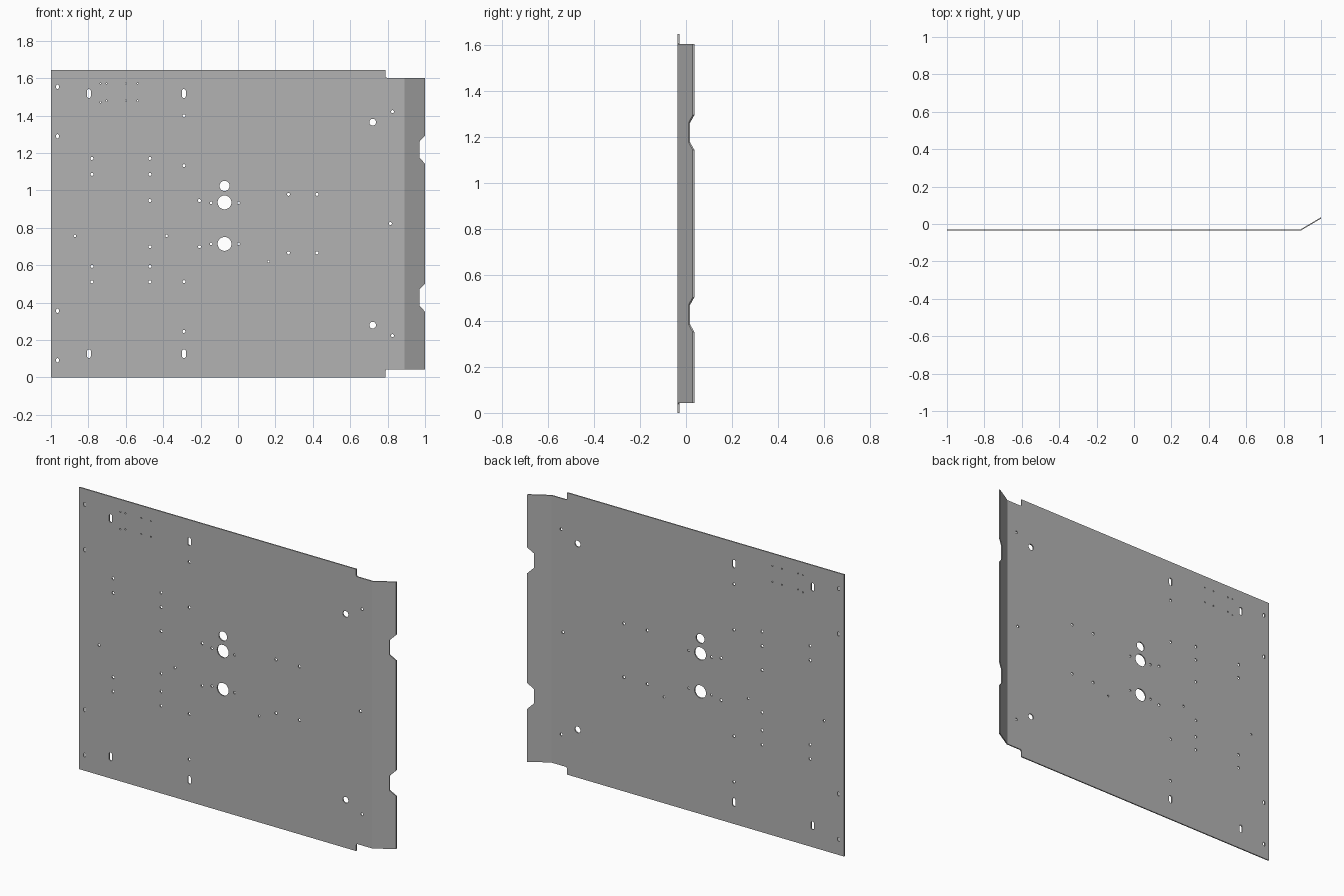
import bpy, bmesh, math

cube = bpy.data.objects.get("Cube")
if cube:
    bpy.data.objects.remove(cube, do_unlink=True)

HEIGHT, THICK = 1.645, 0.007
BEND_X, BEND_SLOPE = 0.89, 0.59
PLATE_Y = -0.0325

curve = bpy.data.curves.new("panel_outline", "CURVE")
curve.dimensions = "2D"
curve.fill_mode = "BOTH"
curve.extrude = THICK / 2


def loop(points):
    """Add one closed polygon to the sheet outline."""
    spline = curve.splines.new("POLY")
    spline.points.add(len(points) - 1)
    for p, (x, z) in zip(spline.points, points):
        p.co = (x, z, 0, 1)
    spline.use_cyclic_u = True


def hole(x, z, r=0.008, stretch=0.0, sides=16):
    """Round hole, or an upright slot when stretch is above zero."""
    pts = []
    for i in range(sides):
        a = 2 * math.pi * (i + 0.5) / sides
        shift = math.copysign(stretch, math.sin(a))
        pts.append((x + r * math.cos(a), z + r * math.sin(a) + shift))
    loop(pts)


def holes(xs, zs, **options):
    for x in xs:
        for z in zs:
            hole(x, z, **options)


def mirrored(*zs):
    """Heights together with their mirror about the panel's middle."""
    return [h for z in zs for h in (z, HEIGHT - z)]


# Sheet outline: stepped corners and two notches in the flange edge
lower = [(0.788, 0), (0.788, 0.034), (0.791, 0.041), (0.798, 0.043), (1, 0.043),
         (1, 0.352), (0.97, 0.384), (0.97, 0.47), (1, 0.502)]
upper = [(x, HEIGHT - z) for x, z in reversed(lower)]
loop([(-1, 0)] + lower + upper + [(-1, HEIGHT)])

# Large central holes
hole(-0.072, 1.024, r=0.027, sides=32)
holes([-0.072], [0.936, 0.714], r=0.037, sides=32)

# Round holes by the flange
holes([0.72], mirrored(0.28), r=0.018, sides=24)
holes([0.826], mirrored(0.224))
hole(0.815, 0.823)

# Upright slots
holes([-0.797, -0.289], mirrored(0.127), r=0.01, stretch=0.014)
holes([-0.965], mirrored(0.091, 0.356), r=0.007, stretch=0.005)

# Small fixing holes
holes([-0.289], mirrored(0.246, 0.512))
holes([-0.781, -0.471], [1.171, 1.086, 0.594, 0.511])
holes([-0.471, -0.206], mirrored(0.699))
holes([-0.144, 0.003], [0.934, 0.714], r=0.007)
holes([0.27, 0.422], mirrored(0.666))
holes([-0.872, -0.382], [0.757], r=0.007)
hole(0.163, 0.62, r=0.006)

# Pin holes in the upper corner
holes([-0.735, -0.703, -0.599, -0.537], [1.572], r=0.004, sides=8)
holes([-0.703, -0.599, -0.537], [1.479], r=0.004, sides=8)
hole(-0.735, 1.471, r=0.004, sides=8)

# Turn the filled outline into a mesh
helper = bpy.data.objects.new("panel_outline", curve)
bpy.context.collection.objects.link(helper)
graph = bpy.context.evaluated_depsgraph_get()
mesh = bpy.data.meshes.new_from_object(helper.evaluated_get(graph))
bpy.data.objects.remove(helper, do_unlink=True)

# Stand the sheet up and fold the flange backward along the bend line
bm = bmesh.new()
bm.from_mesh(mesh)
bmesh.ops.remove_doubles(bm, verts=bm.verts, dist=0.0001)
bmesh.ops.bisect_plane(bm, geom=bm.verts[:] + bm.edges[:] + bm.faces[:],
                       plane_co=(BEND_X, 0, 0), plane_no=(1, 0, 0))
for v in bm.verts:
    x, z, depth = v.co
    v.co = (x, PLATE_Y - depth + max(0, x - BEND_X) * BEND_SLOPE, z)
bmesh.ops.recalc_face_normals(bm, faces=bm.faces)
for f in bm.faces:
    f.smooth = False
bm.to_mesh(mesh)
bm.free()

# Grey sheet metal
grey = bpy.data.materials.new("sheet_metal_grey")
grey.use_nodes = True
colour = (0.45, 0.45, 0.45, 1)
grey.diffuse_color = colour
grey.node_tree.nodes["Principled BSDF"].inputs["Base Color"].default_value = colour
mesh.materials.clear()
mesh.materials.append(grey)
mesh.name = "panel"
panel = bpy.data.objects.new("panel", mesh)
bpy.context.collection.objects.link(panel)
